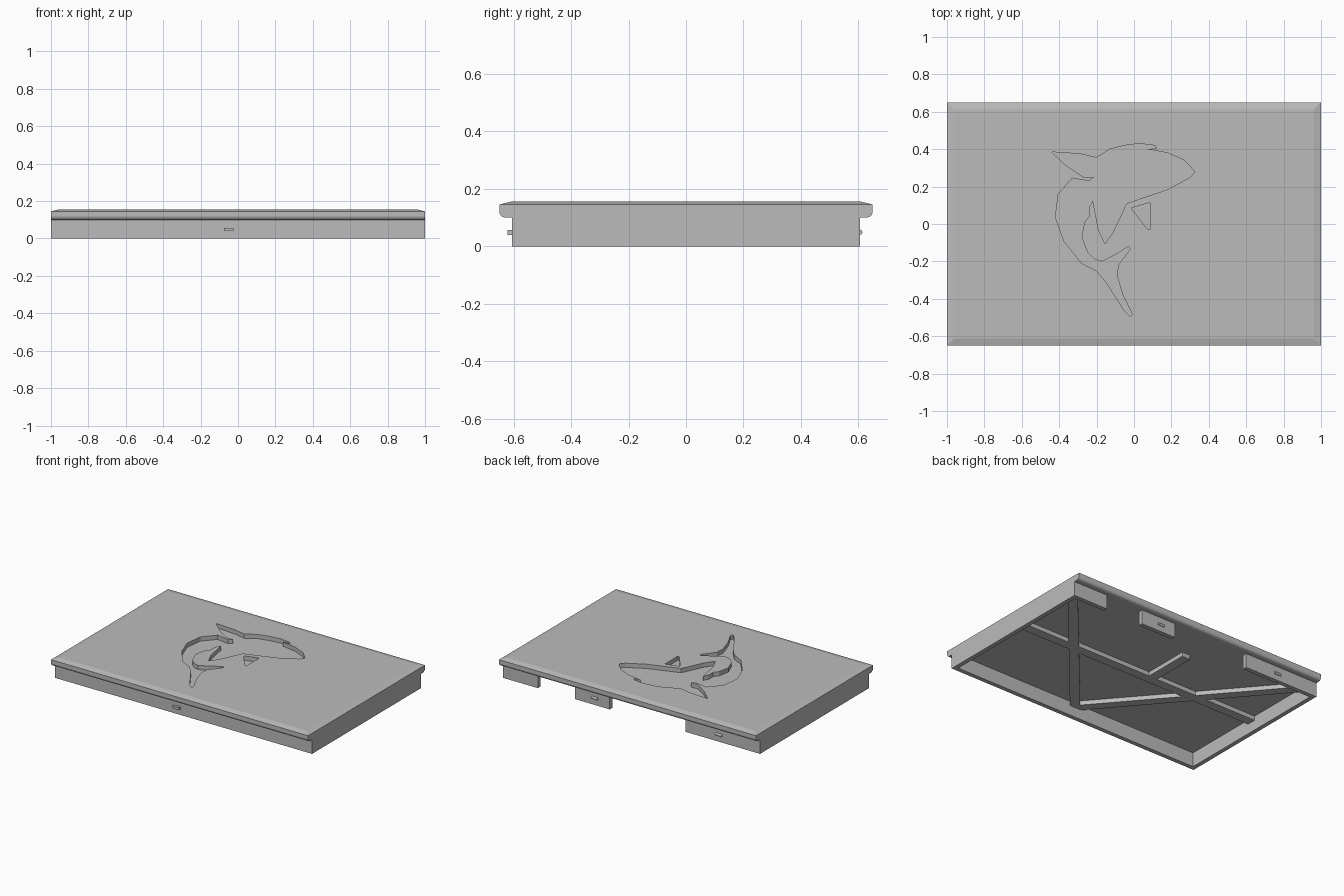
import bpy
import bmesh
from math import atan2, hypot, pi
from mathutils import Matrix, Vector

if "Cube" in bpy.data.objects:
    bpy.data.objects.remove(bpy.data.objects["Cube"])

GREY = (0.5, 0.5, 0.5, 1)
grey = bpy.data.materials.new("plain grey")
grey.use_nodes = True
grey.diffuse_color = GREY
grey.node_tree.nodes["Principled BSDF"].inputs["Base Color"].default_value = GREY

WALL = 0.03        # skirt thickness
HALF_Y = 0.605     # skirt outer face
CEILING = 0.1      # underside of the lid plate
EDGE = 0.145       # foot of the chamfer round the top
TOP = 0.155
RECESS = 0.03


def finish(name, bm):
    bmesh.ops.recalc_face_normals(bm, faces=bm.faces)
    mesh = bpy.data.meshes.new(name)
    bm.to_mesh(mesh)
    bm.free()
    mesh.materials.append(grey)
    obj = bpy.data.objects.new(name, mesh)
    bpy.context.collection.objects.link(obj)
    return obj


def box(name, x0, x1, y0, y1, z0, z1):
    bm = bmesh.new()
    size = Vector((x1 - x0, y1 - y0, z1 - z0))
    mid = Vector((x0 + x1, y0 + y1, z0 + z1)) / 2
    bmesh.ops.create_cube(bm, size=1, matrix=Matrix.Translation(mid) @ Matrix.Diagonal(size).to_4x4())
    return finish(name, bm)


def prism(points, direction):
    """Extrude a closed outline into a solid."""
    bm = bmesh.new()
    face = bm.faces.new([bm.verts.new(p) for p in points])
    new = bmesh.ops.extrude_face_region(bm, geom=[face])["geom"]
    bmesh.ops.translate(bm, vec=direction, verts=[v for v in new if isinstance(v, bmesh.types.BMVert)])
    bmesh.ops.recalc_face_normals(bm, faces=bm.faces)
    return bm


def rib(name, start, end, width=0.065, height=0.03):
    """Flat stiffening bar under the lid between two points."""
    dx, dy = end[0] - start[0], end[1] - start[1]
    bm = bmesh.new()
    place = (Matrix.Translation(((start[0] + end[0]) / 2, (start[1] + end[1]) / 2, CEILING - height / 2))
             @ Matrix.Rotation(atan2(dy, dx), 4, "Z")
             @ Matrix.Diagonal((hypot(dx, dy), width, height, 1)))
    bmesh.ops.create_cube(bm, size=1, matrix=place)
    return finish(name, bm)


# Lid plate with rounded lower lips and a shallow chamfer on top
half = [(0.65, EDGE), (0.65, 0.118), (0.645, 0.107), (0.638, 0.102), (0.628, CEILING)]
profile = half + [(-y, z) for y, z in reversed(half)]
bm = prism([(-1, y, z) for y, z in profile], (2, 0, 0))
upper = max(bm.faces, key=lambda f: f.calc_center_median().z)
bmesh.ops.inset_individual(bm, faces=[upper], thickness=0.055)
bmesh.ops.translate(bm, vec=(0, 0, TOP - EDGE), verts=upper.verts)
lid = finish("lid_plate", bm)

# Fish outline and its side fin, in hundredths, sunk into the top
fish = [(-44, 38.5), (-29, 37.5), (-20, 35.5), (-13, 40), (-5, 42), (3, 43), (11, 42),
        (12, 40.5), (7, 40), (18, 38), (27, 34), (32.5, 28), (30, 25), (18, 18.5),
        (-4, 11), (-11, -4), (-15.5, -10.5), (-19, -3), (-22, 12.5), (-24, 9),
        (-24, 4), (-26.5, 1), (-28, -7), (-25, -15), (-21, -19), (-17, -20),
        (-10, -16.5), (-3, -12), (-2, -13.5), (-8.5, -22), (-9, -28), (-6, -38),
        (-1, -48), (-2, -49.5), (-5, -46.5), (-15, -31), (-20, -25), (-28, -21),
        (-37.5, -9), (-42, 3.5), (-40.5, 16), (-33, 24.5), (-24, 23), (-21.5, 25),
        (-27, 25), (-36, 31)]
fin = [(-1.5, 8.5), (8.5, 11.5), (8.5, -3), (7, -2.5)]
for name, outline in (("fish_cutter", fish), ("fin_cutter", fin)):
    cutter = finish(name, prism([(x / 100, y / 100, TOP - RECESS) for x, y in outline], (0, 0, 0.1)))
    cutter.hide_render = True
    cut = lid.modifiers.new(name, "BOOLEAN")
    cut.operation = "DIFFERENCE"
    cut.solver = "EXACT"
    cut.object = cutter
    bpy.context.view_layer.objects.active = lid
    bpy.ops.object.modifier_apply(modifier=cut.name)
    bpy.data.objects.remove(cutter)

# Skirt: full front and sides, three tabs at the back
box("front_wall", -1, 1, -HALF_Y, WALL - HALF_Y, 0, CEILING)
for side, s in (("left", 1), ("right", -1)):
    xs = sorted((s, s * (1 - WALL)))
    box(side + "_wall", *xs, -HALF_Y, HALF_Y, 0, CEILING)
for name, x0, x1 in (("left", 0.73, 1), ("middle", 0.17, 0.44), ("right", -1, -0.42)):
    box("back_tab_" + name, x0, x1, HALF_Y - WALL, HALF_Y, 0, CEILING)

# Latch catches: a square one in front, rounded ones on two back tabs
box("front_catch", -0.075, -0.025, -0.622, -HALF_Y, 0.04, 0.057)
for name, x in (("middle", 0.285), ("right", -0.68)):
    bm = bmesh.new()
    bmesh.ops.create_cone(bm, cap_ends=True, segments=12, radius1=0.009, radius2=0.009, depth=0.05,
                          matrix=Matrix.Translation((x, HALF_Y, 0.049)) @ Matrix.Rotation(pi / 2, 4, "Y"))
    finish("back_catch_" + name, bm)

# Stiffening ribs below the plate
rib("long_rib", (-0.98, 0), (0.98, 0))
rib("short_rib", (-0.13, 0), (-0.13, 0.36))
for side, s in (("left", 1), ("right", -1)):
    rib("diagonal_rib_" + side, (0, -0.58), (s * 0.96, 0.54))
